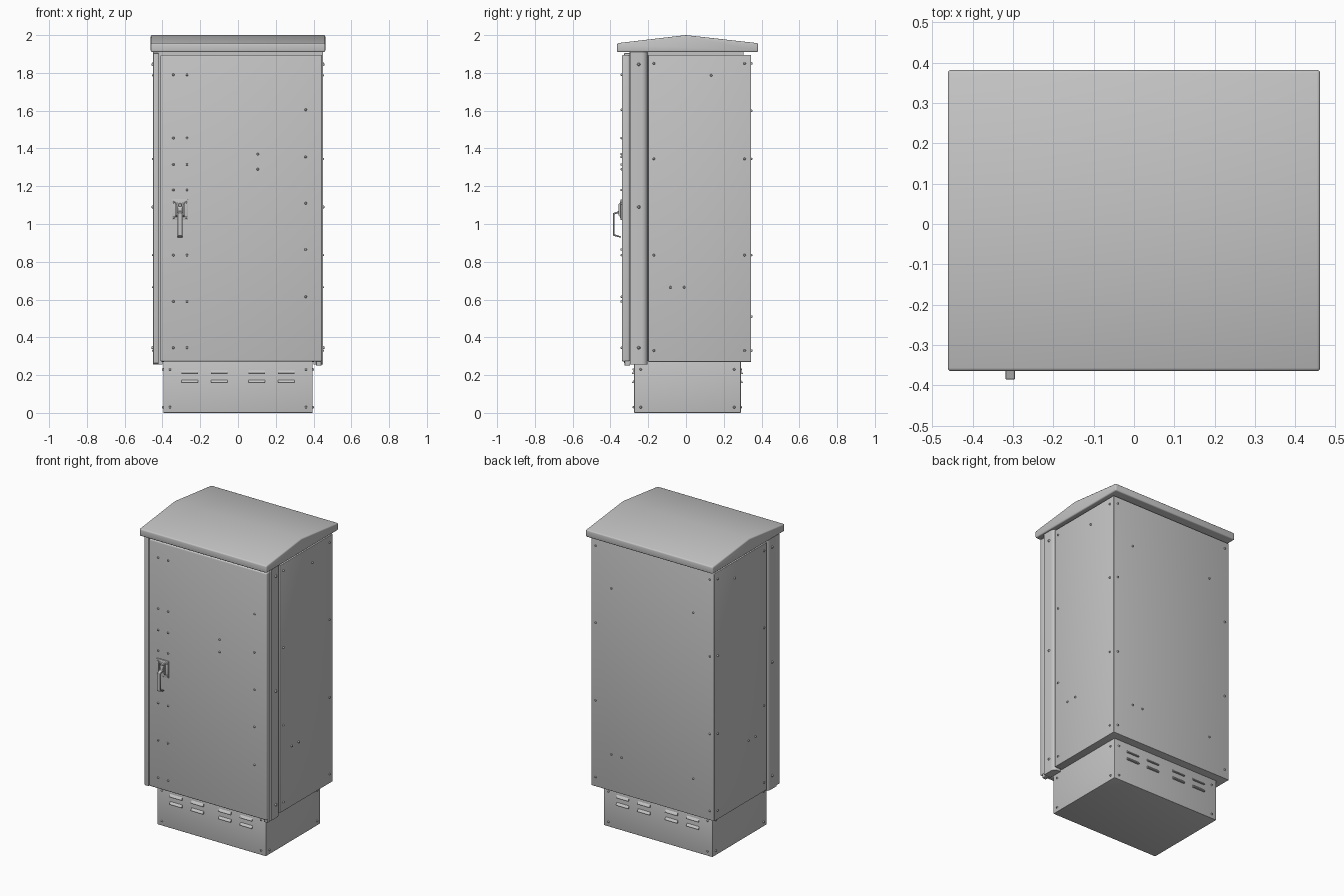
import bpy, bmesh, math
from mathutils import Vector

if "Cube" in bpy.data.objects:
    bpy.data.objects.remove(bpy.data.objects["Cube"])


def material(name, v):
    m = bpy.data.materials.new(name)
    m.diffuse_color = (v, v, v, 1)
    m.use_nodes = True
    m.node_tree.nodes["Principled BSDF"].inputs["Base Color"].default_value = m.diffuse_color
    return m


GREY = material("light grey paint", 0.56)


def finish(name, bm, mat=GREY, bevel=0.0, segments=3):
    bmesh.ops.recalc_face_normals(bm, faces=bm.faces)
    me = bpy.data.meshes.new(name)
    bm.to_mesh(me)
    bm.free()
    me.materials.append(mat)
    ob = bpy.data.objects.new(name, me)
    bpy.context.collection.objects.link(ob)
    bpy.context.view_layer.objects.active = ob
    ob.select_set(True)
    if bevel:
        b = ob.modifiers.new("edge", 'BEVEL')
        b.width, b.segments, b.limit_method = bevel, segments, 'ANGLE'
        bpy.ops.object.modifier_apply(modifier="edge")
    bpy.ops.object.shade_smooth_by_angle(angle=math.radians(35))
    ob.select_set(False)
    return ob


def box(name, x, y, z, bevel=0.0):
    bm = bmesh.new()
    bmesh.ops.create_cube(bm, size=1)
    for v in bm.verts:
        v.co = [(a + b) / 2 + c * (b - a) for (a, b), c in zip((x, y, z), v.co)]
    return finish(name, bm, bevel=bevel)


def prism(name, points, axis, lo, hi, bevel=0.0, segments=3):
    """Extrude a 2D outline along x (points are y,z) or z (points are x,y)."""
    bm = bmesh.new()
    place = (lambda p: (lo, *p)) if axis == 'x' else (lambda p: (*p, lo))
    face = bm.faces.new([bm.verts.new(place(p)) for p in points])
    ext = bmesh.ops.extrude_face_region(bm, geom=[face])
    move = Vector((hi - lo, 0, 0) if axis == 'x' else (0, 0, hi - lo))
    bmesh.ops.translate(bm, vec=move,
                        verts=[g for g in ext["geom"] if isinstance(g, bmesh.types.BMVert)])
    return finish(name, bm, bevel=bevel, segments=segments)


def screws(name, spots, normal, r=0.007, h=0.008):
    """Small domed screw heads at the given points, facing along normal."""
    bm = bmesh.new()
    n = Vector(normal)
    rot = n.to_track_quat('Z', 'Y').to_matrix().to_4x4()
    for p in spots:
        m = rot.copy()
        m.translation = Vector(p) + n * (h / 2 - 0.001)
        bmesh.ops.create_cone(bm, cap_ends=True, segments=10, radius1=r,
                              radius2=r * 0.6, depth=h, matrix=m)
    finish(name, bm)


# Cabinet shell, collar and plinth
box("cabinet_body", (-0.447, 0.447), (-0.2, 0.345), (0.27, 1.895), 0.003)
box("front_frame", (-0.415, 0.415), (-0.296, -0.19), (0.275, 1.895))
box("roof_collar", (-0.425, 0.425), (-0.3, 0.305), (1.89, 1.915))
box("plinth", (-0.395, 0.395), (-0.275, 0.29), (0, 0.275), 0.003)

# Pitched roof with rounded eaves
prism("roof", [(-0.365, 1.91), (0.382, 1.91), (0.382, 1.957), (0, 2.0), (-0.365, 1.957)],
      'x', -0.462, 0.462, 0.008)

# Corner posts: rounded rear edge, slim groove behind the door
for side, tag in ((-1, "left"), (1, "right")):
    outline = [(0.40, -0.296), (0.45, -0.296), (0.45, -0.235)]
    outline += [(0.42 + 0.03 * math.cos(a), -0.235 + 0.032 * math.sin(a))
                for a in (math.radians(t) for t in range(15, 91, 15))]
    outline += [(0.40, -0.203)]
    prism(tag + "_post", [(side * x, y) for x, y in outline], 'z', 0.257, 1.91)
box("left_door_stop", (-0.45, -0.42), (-0.328, -0.29), (0.262, 1.905), 0.004)
box("hinge_foot", (0.413, 0.442), (-0.325, -0.296), (0.25, 0.28), 0.004)

# Door
box("door", (-0.411, 0.445), (-0.34, -0.299), (0.272, 1.895), 0.008)

# Door screws
spots = [(x, z) for x in (-0.342, -0.27) for z in (1.79, 1.455, 1.315, 1.18, 0.835, 0.59, 0.345)]
spots += [(0.358, z) for z in (1.605, 1.355, 1.11, 0.865, 0.615)]
spots += [(0.105, 1.37), (0.105, 1.29)]
screws("door_screws", [(x, -0.34, z) for x, z in spots], (0, -1, 0))

# Side, post, plinth screws on both sides
panel = [(y, z) for y in (-0.17, 0.31) for z in (1.85, 1.345, 0.835, 0.33)]
panel += [(0.133, 1.787), (-0.082, 0.665), (-0.01, 0.665)]
for side, tag in ((-1, "left"), (1, "right")):
    n = (side, 0, 0)
    screws(tag + "_panel_screws", [(side * 0.447, y, z) for y, z in panel], n)
    screws(tag + "_post_screws", [(side * 0.45, -0.25, z) for z in (1.845, 1.09, 0.345)], n, 0.009)
    screws(tag + "_plinth_screws",
           [(side * 0.395, y, z) for y in (-0.24, 0.255) for z in (0.23, 0.03)], n)

# Back screws
spots = [(x, z) for x in (-0.415, 0.415) for z in (1.85, 1.345, 0.835, 0.33)]
spots += [(0.3, 1.6), (-0.295, 1.6), (0.3, 0.51), (0.225, 0.51), (-0.295, 0.51)]
screws("back_screws", [(x, 0.345, z) for x, z in spots], (0, 1, 0))

# Plinth louvres and screws, front and back
for wall, d, tag in ((-0.275, -1, "front"), (0.29, 1, "back")):
    screws(tag + "_plinth_screws", [(x, wall, z) for x in (-0.36, 0.36) for z in (0.23, 0.03)],
           (0, d, 0))
    for i, x in enumerate((-0.255, -0.1, 0.1, 0.255)):
        for j, z in enumerate((0.207, 0.158)):
            prism(f"{tag}_louvre_{i}_{j}",
                  [(wall - d * 0.002, z + 0.02), (wall + d * 0.011, z + 0.003),
                   (wall + d * 0.011, z), (wall - d * 0.002, z)], 'x', x - 0.044, x + 0.044)

# Handle: backplate, raised cheeks, pivot, bent strap lever
hx = -0.307
box("handle_plate", (hx - 0.043, hx + 0.043), (-0.346, -0.338), (1.02, 1.13), 0.003)
screws("handle_screws", [(hx + sx * 0.033, -0.346, z) for sx in (-1, 1) for z in (1.035, 1.115)],
       (0, -1, 0), 0.006, 0.005)
for s in (-1, 1):
    x = hx + s * 0.02
    prism(f"handle_cheek_{s}", [(-0.344, 1.035), (-0.357, 1.045), (-0.357, 1.105), (-0.344, 1.12)],
          'x', x - 0.003, x + 0.003)
screws("handle_lock", [(hx, -0.344, 1.1)], (0, -1, 0), 0.012, 0.012)
prism("handle_lever",
      [(-0.345, 1.095), (-0.357, 1.09), (-0.357, 1.068), (-0.386, 1.058), (-0.386, 0.938),
       (-0.345, 0.927), (-0.345, 0.935), (-0.378, 0.945), (-0.378, 1.052), (-0.345, 1.06)],
      'x', hx - 0.012, hx + 0.012, 0.002, 1)
